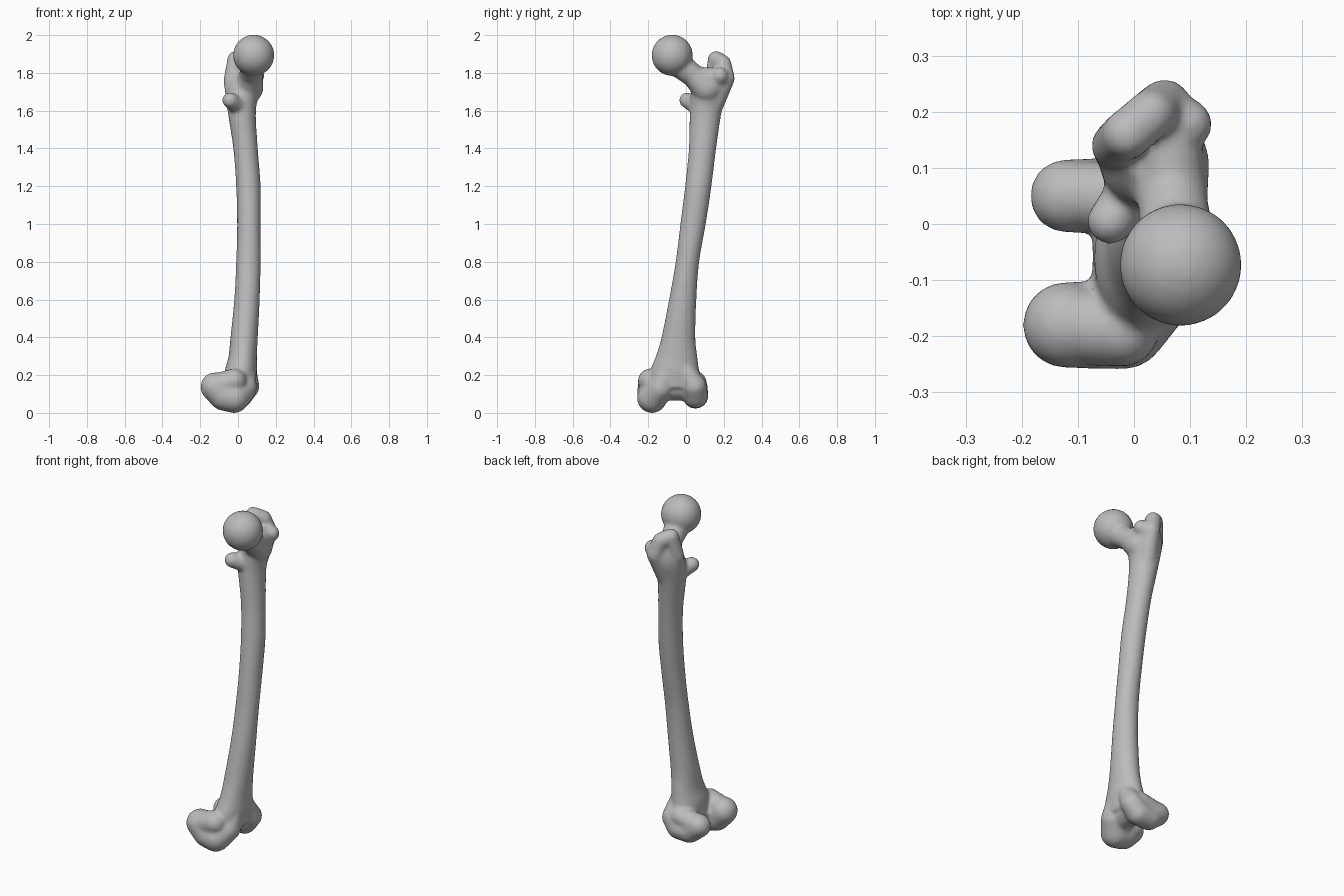
import bpy, bmesh
from math import cos, sin, pi
from mathutils import Vector

cube = bpy.data.objects.get("Cube")
if cube:
    bpy.data.objects.remove(cube, do_unlink=True)

bone_mat = bpy.data.materials.new("bone grey")
bone_mat.use_nodes = True
GREY = (0.5, 0.5, 0.5, 1)
bone_mat.diffuse_color = GREY
bone_mat.node_tree.nodes["Principled BSDF"].inputs["Base Color"].default_value = GREY

bm = bmesh.new()

# Unit ball directions shared by all capsules
unit = bmesh.new()
bmesh.ops.create_icosphere(unit, subdivisions=3, radius=1)
BALL = [v.co.copy() for v in unit.verts]
unit.free()


def link(a, b):
    """Tapered capsule: the hull of two balls given as (x, y, z, radius)."""
    hull = bmesh.new()
    for x, y, z, r in (a, b):
        for d in BALL:
            hull.verts.new(Vector((x, y, z)) + d * r)
    bmesh.ops.convex_hull(hull, input=list(hull.verts))
    inside = [v for v in hull.verts if not v.link_faces]
    bmesh.ops.delete(hull, geom=inside, context="VERTS")
    part = bpy.data.meshes.new("capsule")
    hull.to_mesh(part)
    hull.free()
    bm.from_mesh(part)
    bpy.data.meshes.remove(part)


def chain(*balls):
    for a, b in zip(balls, balls[1:]):
        link(a, b)


def loft(sections, sides=32):
    """Closed tube through (z, x min, x max, y min, y max) sections."""
    rings = []
    for z, x0, x1, y0, y1 in sections:
        rings.append([bm.verts.new(((x0 + x1) / 2 + (x1 - x0) / 2 * cos(2 * pi * i / sides),
                                    (y0 + y1) / 2 + (y1 - y0) / 2 * sin(2 * pi * i / sides), z))
                      for i in range(sides)])
    for low, high in zip(rings, rings[1:]):
        for i in range(sides):
            j = (i + 1) % sides
            bm.faces.new((low[i], low[j], high[j], high[i]))
    bm.faces.new(rings[0][::-1])
    bm.faces.new(rings[-1])


def smooth_sections(keys, steps=5):
    """Catmull-Rom interpolation between section keys."""
    k = [Vector(s) for s in keys]
    k = [k[0]] + k + [k[-1]]
    out = []
    for a, b, c, d in zip(k, k[1:], k[2:], k[3:]):
        for n in range(steps):
            t = n / steps
            out.append(b + (c - a) * (t / 2) + (a * 2 - b * 5 + c * 4 - d) * (t * t / 2)
                       + (b * 3 - a - c * 3 + d) * (t ** 3 / 2))
    return out + [k[-1]]


# Shaft, flaring at both ends
loft(smooth_sections([
    (0.13, -0.07, 0.09, -0.20, 0.08),
    (0.22, -0.07, 0.10, -0.19, 0.07),
    (0.30, -0.05, 0.10, -0.16, 0.06),
    (0.40, -0.04, 0.105, -0.13, 0.05),
    (0.60, -0.02, 0.115, -0.09, 0.055),
    (0.80, -0.01, 0.12, -0.055, 0.07),
    (1.00, -0.005, 0.12, -0.03, 0.105),
    (1.20, -0.01, 0.12, -0.005, 0.135),
    (1.40, -0.025, 0.105, 0.015, 0.16),
    (1.60, -0.055, 0.095, 0.02, 0.19),
    (1.72, -0.06, 0.12, 0.03, 0.225),
    (1.80, -0.03, 0.12, 0.07, 0.23)]))

# Head and neck
chain((0.083, -0.073, 1.893, 0.11), (0.08, -0.06, 1.86, 0.07),
      (0.07, 0.04, 1.785, 0.062), (0.055, 0.11, 1.72, 0.08))
link((0.07, 0.05, 1.77, 0.06), (0.06, 0.16, 1.77, 0.06))

# Greater trochanter: hooked tip, outer crest, front knob, rear crest
chain((-0.012, 0.16, 1.872, 0.045), (0.03, 0.195, 1.85, 0.045),
      (0.055, 0.212, 1.77, 0.047), (0.03, 0.14, 1.62, 0.055))
link((0.095, 0.178, 1.785, 0.045), (0.05, 0.2, 1.76, 0.05))
chain((-0.012, 0.16, 1.872, 0.045), (-0.035, 0.14, 1.76, 0.042), (-0.01, 0.11, 1.62, 0.05))

# Lesser trochanter
link((-0.042, 0.005, 1.655, 0.042), (0.01, 0.07, 1.62, 0.05))

# Medial condyle
chain((-0.122, -0.18, 0.138, 0.077), (-0.075, -0.18, 0.09, 0.079),
      (-0.02, -0.18, 0.079, 0.08), (0.035, -0.135, 0.13, 0.065),
      (0.04, -0.10, 0.22, 0.055))
link((-0.02, -0.19, 0.17, 0.065), (-0.122, -0.18, 0.138, 0.07))

# Lateral condyle
chain((-0.12, 0.05, 0.135, 0.066), (-0.06, 0.05, 0.09, 0.068),
      (0.01, 0.05, 0.093, 0.068), (0.05, 0.045, 0.14, 0.064),
      (0.05, 0.0, 0.22, 0.05))
link((0.0, 0.05, 0.16, 0.06), (-0.12, 0.05, 0.135, 0.062))

# Bridge between the condyles
link((0.0, -0.14, 0.14, 0.075), (0.0, 0.03, 0.14, 0.075))

bmesh.ops.recalc_face_normals(bm, faces=bm.faces)
mesh = bpy.data.meshes.new("thigh_bone")
bm.to_mesh(mesh)
bm.free()
mesh.materials.append(bone_mat)
bone = bpy.data.objects.new("thigh_bone", mesh)
bpy.context.collection.objects.link(bone)

# Fuse the parts into one skin and soften the joins
fuse = bone.modifiers.new("fuse", "REMESH")
fuse.mode = "VOXEL"
fuse.voxel_size = 0.009
fuse.use_smooth_shade = True
soften = bone.modifiers.new("soften", "SMOOTH")
soften.factor = 0.5
soften.iterations = 10
